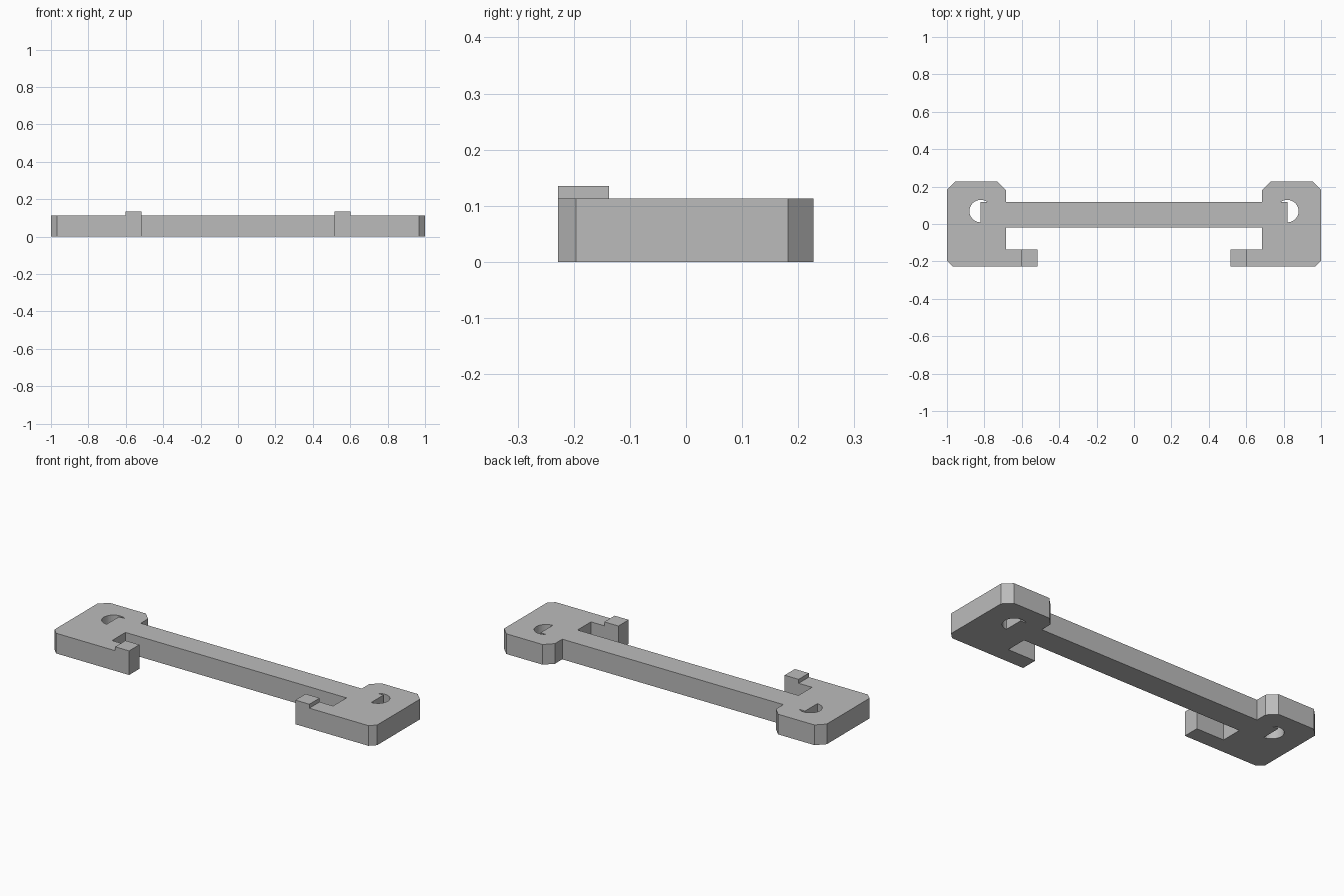
import bpy, bmesh, math

if "Cube" in bpy.data.objects:
    bpy.data.objects.remove(bpy.data.objects["Cube"])

grey = bpy.data.materials.new("light grey")
grey.diffuse_color = (0.5, 0.5, 0.5, 1)
grey.use_nodes = True
grey.node_tree.nodes["Principled BSDF"].inputs["Base Color"].default_value = grey.diffuse_color

H = 0.113        # plate thickness
BAR_END = 0.82   # the bar reaches this far into each hole
BAR_BACK = 0.117


def prism(name, outline, z0, z1):
    """Extrude a flat outline between two heights."""
    bm = bmesh.new()
    face = bm.faces.new([bm.verts.new((x, y, z0)) for x, y in outline])
    ext = bmesh.ops.extrude_face_region(bm, geom=[face])
    for v in ext["geom"]:
        if isinstance(v, bmesh.types.BMVert):
            v.co.z = z1
    bmesh.ops.recalc_face_normals(bm, faces=bm.faces[:])
    mesh = bpy.data.meshes.new(name)
    bm.to_mesh(mesh)
    bm.free()
    mesh.materials.append(grey)
    obj = bpy.data.objects.new(name, mesh)
    bpy.context.collection.objects.link(obj)
    return obj


def mirror(pts):
    return [(-x, y) for x, y in reversed(pts)]


# Frame: bar, two chamfered end blocks and two hooked arms in one outline
half = [(0.685, -0.018), (0.685, -0.137), (0.515, -0.137), (0.515, -0.228),
        (0.968, -0.228), (1.0, -0.196), (1.0, 0.182), (0.955, 0.227),
        (0.73, 0.227), (0.685, 0.182), (0.685, BAR_BACK)]
frame = prism("frame", half + mirror(half), 0, H)

# Screw holes, partly filled by the ends of the bar
cx, cy, r = 0.82, 0.069, 0.06
a = math.asin((BAR_BACK - cy) / r)
arc = [(cx + r * math.cos(t), cy + r * math.sin(t))
       for t in [-math.pi / 2 + (math.pi * 1.5 - a) * i / 28 for i in range(29)]]
hole = arc + [(BAR_END, BAR_BACK)]
for side, pts in (("right", hole), ("left", mirror(hole))):
    cutter = prism(side + "_hole_cutter", pts, -0.1, 0.3)
    cutter.hide_render = True
    cutter.hide_viewport = True
    cutter.display_type = 'WIRE'
    mod = frame.modifiers.new(side + "_hole", 'BOOLEAN')
    mod.operation = 'DIFFERENCE'
    mod.solver = 'EXACT'
    mod.object = cutter

# Raised nubs at the arm tips
nub = [(0.515, -0.228), (0.602, -0.228), (0.602, -0.137), (0.515, -0.137)]
prism("right_nub", nub, H, 0.135)
prism("left_nub", mirror(nub), H, 0.135)
